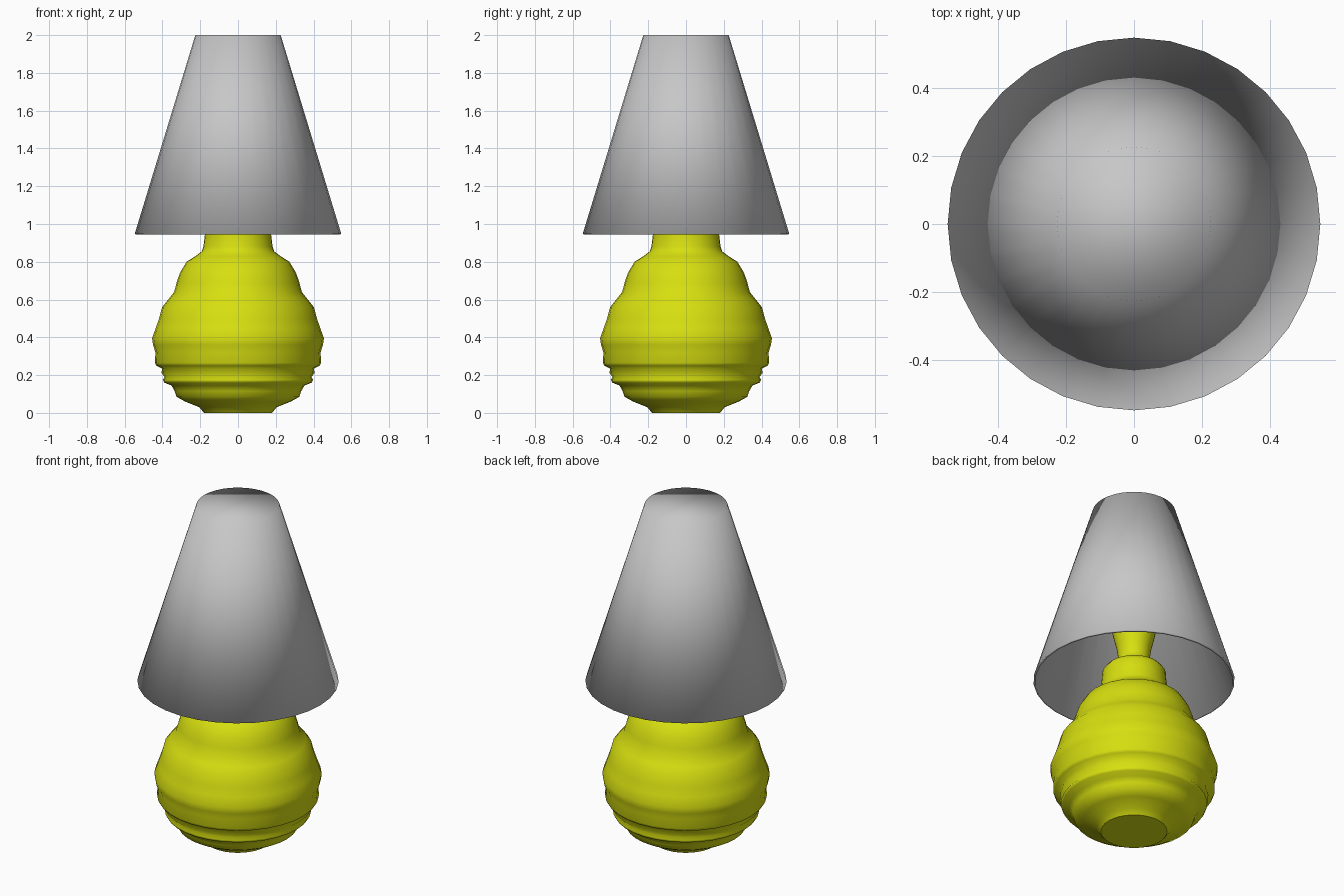
import bpy, math

if "Cube" in bpy.data.objects:
    bpy.data.objects.remove(bpy.data.objects["Cube"])

SIDES = 32


def material(name, rgb):
    m = bpy.data.materials.new(name)
    m.diffuse_color = (*rgb, 1)
    m.use_nodes = True
    m.node_tree.nodes["Principled BSDF"].inputs["Base Color"].default_value = m.diffuse_color
    return m


def lathe(name, profile, mat, close_bottom, close_top):
    """Revolve (radius, height) points around z, listed bottom to top."""
    verts, faces = [], []
    for r, z in profile:
        for i in range(SIDES):
            a = 2 * math.pi * i / SIDES
            verts.append((r * math.cos(a), r * math.sin(a), z))
    for j in range(len(profile) - 1):
        for i in range(SIDES):
            k = (i + 1) % SIDES
            a, b = j * SIDES, (j + 1) * SIDES
            faces.append((a + i, a + k, b + k, b + i))
    if close_bottom:
        faces.append(tuple(reversed(range(SIDES))))
    if close_top:
        n = (len(profile) - 1) * SIDES
        faces.append(tuple(range(n, n + SIDES)))
    me = bpy.data.meshes.new(name)
    me.from_pydata(verts, [], faces)
    me.materials.append(mat)
    for p in me.polygons:
        p.use_smooth = True
    ob = bpy.data.objects.new(name, me)
    bpy.context.collection.objects.link(ob)
    return ob


yellow = material("yellow_glaze", (0.68, 0.74, 0.005))
grey = material("grey_fabric", (0.57, 0.57, 0.57))

# Ribbed ceramic body with collar and flared neck
body = lathe("lamp_base", [
    (0.18, 0.0), (0.205, 0.03), (0.28, 0.06), (0.325, 0.085), (0.335, 0.115),
    (0.352, 0.145), (0.39, 0.16), (0.398, 0.175), (0.388, 0.19),
    (0.405, 0.21), (0.402, 0.235), (0.432, 0.25), (0.44, 0.265),
    (0.437, 0.32), (0.45, 0.36), (0.455, 0.395), (0.435, 0.45),
    (0.418, 0.50), (0.402, 0.56), (0.37, 0.60), (0.338, 0.64),
    (0.325, 0.69), (0.308, 0.74), (0.272, 0.80), (0.225, 0.83),
    (0.192, 0.855), (0.183, 0.88), (0.176, 0.94), (0.173, 0.99),
    (0.15, 1.02), (0.095, 1.04), (0.085, 1.08), (0.093, 1.14),
    (0.11, 1.21), (0.12, 1.26),
], yellow, True, True)
# Flat foot and top stay crisp
for p in body.data.polygons:
    if len(p.vertices) > 4:
        p.use_smooth = False

# Thin conical shade, closed on top and open below
shade = lathe("lamp_shade", [(0.547, 0.947), (0.226, 2.0)], grey, False, True)
mod = shade.modifiers.new("thickness", 'SOLIDIFY')
mod.thickness = 0.012
mod.offset = -1
